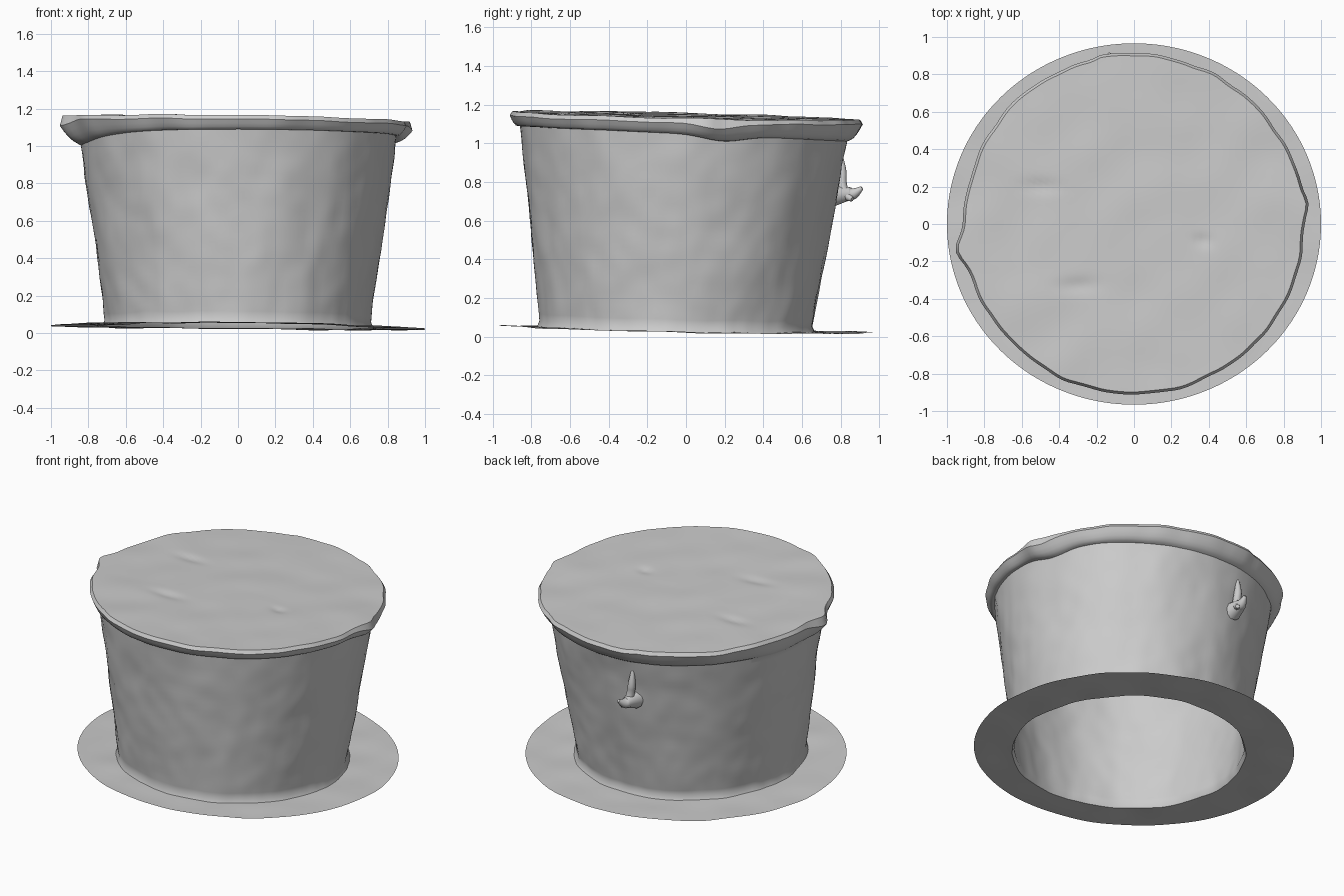
import bpy
import math
from mathutils import Vector, noise

if "Cube" in bpy.data.objects:
    bpy.data.objects.remove(bpy.data.objects["Cube"])

N = 160  # segments round the tub


def bump(a, deg, width):
    """Smooth angular bump centred on deg."""
    d = (math.degrees(a) - deg + 180) % 360 - 180
    return math.exp(-(d / width) ** 2)


def rough(x, y, z, freq, amp):
    return amp * noise.noise(Vector((x, y, z)) * freq)


def base_z(x, y):
    return 0.03 - 0.01 * x - 0.02 * y + 0.012 * y * y + rough(x, y, 0, 4, 0.008)


def top_z(x, y):
    return 1.143 - 0.015 * x - 0.024 * y + rough(x, y, 5, 4, 0.007)


def wall_point(a, z, grow=0.0):
    """Tapered wall, leaning slightly, with small dents."""
    t = (z - 0.05) / 0.95
    c, s = math.cos(a), math.sin(a)
    r = 0.705 + 0.138 * t + grow
    r += rough(c, s, z, 3.5, 0.010) + rough(c, s, z, 9, 0.004)
    return Vector((r * c, r * s - 0.05 + 0.04 * t, z))


def lip_outer(a):
    """Widest edge of the lip, with two pinched spouts."""
    c, s = math.cos(a), math.sin(a)
    r = 0.912 + rough(c, s, 2, 6, 0.012) + 0.055 * bump(a, 188, 5) + 0.028 * bump(a, 7, 4)
    r += 0.012 * bump(a, 101, 3)
    x, y = r * c, r * s
    drop = 0.022 + 0.035 * bump(a, 188, 8) + 0.03 * bump(a, 10, 8)
    return Vector((x, y, top_z(x, y) - drop))


def lip_start(a):
    """Height where the flare leaves the wall: shallow in front, deep behind."""
    return 1.05 - 0.04 * math.sin(a) - 0.05 * bump(a, 185, 30) - 0.03 * bump(a, 14, 10)


def build(name, rings, centre=None):
    """Skin a list of ring functions of the angle."""
    verts, faces = [], []
    for ring in rings:
        verts += [ring(2 * math.pi * i / N) for i in range(N)]
    for k in range(len(rings) - 1):
        for i in range(N):
            j = (i + 1) % N
            faces.append((k * N + i, k * N + j, (k + 1) * N + j, (k + 1) * N + i))
    if centre:
        last = (len(rings) - 1) * N
        verts.append(centre)
        faces += [(last + i, last + (i + 1) % N, len(verts) - 1) for i in range(N)]
    me = bpy.data.meshes.new(name)
    me.from_pydata([tuple(v) for v in verts], [], faces)
    ob = bpy.data.objects.new(name, me)
    bpy.context.collection.objects.link(ob)
    bpy.context.view_layer.objects.active = ob
    ob.select_set(True)
    bpy.ops.object.shade_smooth_by_angle(angle=math.radians(45))
    ob.select_set(False)
    return ob


def foot(a):
    p = wall_point(a, 0.05, 0.015)
    p.z = base_z(p.x, p.y)
    return p


# Thin ring of ground round the open bottom
def ground_ring(t):
    def f(a):
        e = Vector((math.cos(a), 0.966 * math.sin(a), 0))
        p = e.lerp(foot(a), t)
        p.z = base_z(p.x, p.y)
        return p
    return f


build("base_flange", [ground_ring(k / 8) for k in range(9)])


# Wall and flared lip
def wall_ring(t):
    def f(a):
        lo = foot(a).z + 0.03
        return wall_point(a, lo + (lip_start(a) - lo) * t)
    return f


def lip_ring(t):
    def f(a):
        p = wall_point(a, lip_start(a)).lerp(lip_outer(a), t)
        p.z -= 0.02 * math.sin(math.pi * t)
        return p
    return f


build("tub_wall", [foot] + [wall_ring(k / 30) for k in range(31)]
      + [lip_ring(k / 5) for k in range(1, 6)])


# Closed top with shallow scratches
def lid_ring(t):
    def f(a):
        o = lip_outer(a)
        x, y = o.x * t, o.y * t
        z = top_z(x, y)
        for sx, sy, w in ((-0.3, -0.33, 0.11), (0.37, -0.09, 0.04), (-0.5, 0.2, 0.1)):
            z -= 0.010 * math.exp(-((x - sx) / w) ** 2 - ((y - sy) / 0.035) ** 2)
        return Vector((x, y, z))
    return f


build("lid", [lip_outer] + [lid_ring(t) for t in
      [0.985] + [k / 30 for k in range(29, 0, -1)]], (0, 0, top_z(0, 0)))


# Small hooked drip on the back wall
def horn(name, pts):
    cu = bpy.data.curves.new(name, 'CURVE')
    cu.dimensions = '3D'
    cu.bevel_depth = 1.0
    cu.bevel_resolution = 3
    cu.use_fill_caps = True
    sp = cu.splines.new('NURBS')
    sp.points.add(len(pts) - 1)
    for p, (x, y, z, r) in zip(sp.points, pts):
        p.co = (x, y, z, 1)
        p.radius = r
    sp.use_endpoint_u = True
    sp.order_u = 3
    bpy.context.collection.objects.link(bpy.data.objects.new(name, cu))


horn("back_drip_ridge", [(-0.16, 0.80, 0.94, 0.01), (-0.16, 0.81, 0.86, 0.025),
                         (-0.15, 0.805, 0.79, 0.025), (-0.14, 0.82, 0.73, 0.03),
                         (-0.11, 0.86, 0.71, 0.012)])
horn("back_drip_hook", [(-0.15, 0.76, 0.73, 0.06), (-0.15, 0.83, 0.74, 0.04),
                        (-0.14, 0.87, 0.735, 0.03), (-0.13, 0.91, 0.77, 0.01)])
